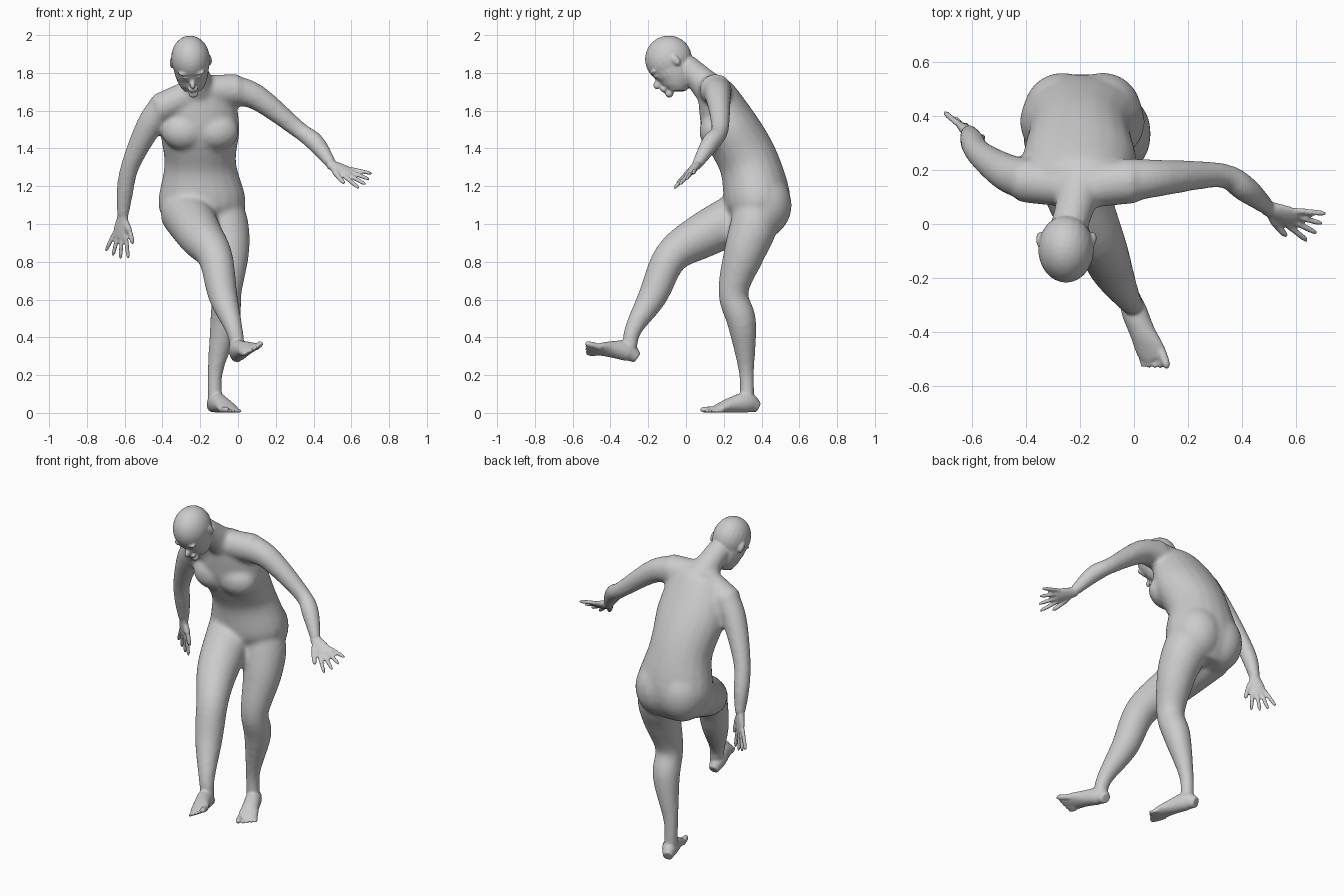
import bpy, bmesh
from math import sin, cos, pi
from mathutils import Vector, Matrix

ACROSS, DEEP = Vector((1, 0, 0)), Vector((0, 1, 0))

cube = bpy.data.objects.get("Cube")
if cube:
    bpy.data.objects.remove(cube, do_unlink=True)

skin = bpy.data.materials.new("grey skin")
skin.use_nodes = True
skin.diffuse_color = (0.6, 0.6, 0.6, 1)
skin.node_tree.nodes["Principled BSDF"].inputs["Base Color"].default_value = skin.diffuse_color


def spline(keys, steps=5):
    """Smooth run of rings through a few keys, sizes included."""
    keys = [Vector(key) for key in keys]
    padded = [keys[0] * 2 - keys[1], *keys, keys[-1] * 2 - keys[-2]]
    rings = []
    for a, b, c, d in zip(padded, padded[1:], padded[2:], padded[3:]):
        for step in range(steps):
            t = step / steps
            bend = (a * 2 - b * 5 + c * 4 - d) * t + (b * 3 - a - c * 3 + d) * t * t
            rings.append(b + (c - a + bend) * t / 2)
    return rings + [keys[-1]]


def loft(bm, rings, side=ACROSS, sides=20):
    """Closed tube; a ring is x, y, z, half width and optional half depth."""
    centres = [Vector(ring[:3]) for ring in rings]
    last = len(rings) - 1
    loops = []
    for i, ring in enumerate(rings):
        along = (centres[min(i + 1, last)] - centres[max(i - 1, 0)]).normalized()
        normal = along.cross(side).normalized()
        wide, deep = normal.cross(along) * ring[3], normal * ring[-1]
        angles = [2 * pi * k / sides for k in range(sides)]
        loops.append([bm.verts.new(centres[i] + wide * cos(a) + deep * sin(a)) for a in angles])
    for lower, upper in zip(loops, loops[1:]):
        for k in range(sides):
            bm.faces.new((lower[k - 1], lower[k], upper[k], upper[k - 1]))
    bm.faces.new(loops[0])
    bm.faces.new(loops[-1])


def ball(bm, centre, size):
    matrix = Matrix.Translation(centre) @ Matrix.Diagonal((*size, 1))
    bmesh.ops.create_uvsphere(bm, u_segments=24, v_segments=16, radius=1, matrix=matrix)


def digit(bm, root, tip, radius):
    """Finger or toe with a rounded tip."""
    root, tip = Vector(root), Vector(tip)
    steps = [step / 8 for step in range(9)]
    loft(bm, [(*root.lerp(tip, t), radius * (1 - t ** 8 / 2)) for t in steps],
         Vector((0, 0, 1)), sides=12)


def to_mesh(bm, name):
    bmesh.ops.recalc_face_normals(bm, faces=bm.faces)
    mesh = bpy.data.meshes.new(name)
    bm.to_mesh(mesh)
    bm.free()
    return mesh


def fused(name, bm, voxel, smoothing):
    """Weld overlapping closed shells into one soft skin."""
    mesh = to_mesh(bm, name)
    mesh.materials.append(skin)
    shape = bpy.data.objects.new(name, mesh)
    bpy.context.collection.objects.link(shape)
    weld = shape.modifiers.new("weld", 'REMESH')
    weld.mode, weld.voxel_size, weld.use_smooth_shade = 'VOXEL', voxel, True
    soften = shape.modifiers.new("soften", 'SMOOTH')
    soften.iterations = smoothing
    return shape


def frame(origin, forward, side, up_only=False):
    """Local axes: x to the inner side, y forward, z out of the back of the part."""
    forward = Vector(forward).normalized()
    side = Vector(side)
    side = (side - forward * side.dot(forward)).normalized()
    normal = side.cross(forward)
    if up_only and normal.z < 0:
        normal.negate()
    axes = Matrix((side, forward, normal)).transposed().to_4x4()
    return Matrix.Translation(origin) @ axes


def make_trunk_and_limbs():
    bm = bmesh.new()
    torso = [(-.18, .37, .95, .14, .11), (-.19, .38, 1.1, .232, .175),
             (-.2, .335, 1.32, .19, .16), (-.2, .23, 1.52, .21, .15),
             (-.18, .16, 1.7, .16, .1), (-.18, .14, 1.76, .08, .06)]
    neck = [(-.2, .14, 1.7, .09), (-.22, .06, 1.78, .073), (-.24, -.01, 1.84, .07)]
    shoulders = [(-.42, .16, 1.61, .08), (-.2, .14, 1.7, .08), (0, .16, 1.71, .085)]
    left_arm = [(-.04, .16, 1.71, .085), (.1, .17, 1.67, .068), (.32, .18, 1.5, .047),
                (.41, .13, 1.43, .05), (.5, .055, 1.31, .03)]
    right_arm = [(-.38, .16, 1.64, .08), (-.47, .19, 1.52, .07), (-.57, .26, 1.31, .05),
                 (-.6, .31, 1.16, .045), (-.61, .34, 1.03, .03)]
    left_leg = [(-.1, .37, 1.16, .1), (-.07, .36, 1, .125), (-.05, .31, .85, .11),
                (-.06, .25, .64, .08), (-.07, .295, .48, .078), (-.12, .32, .22, .042),
                (-.12, .325, .05, .04)]
    right_leg = [(-.28, .35, 1.07, .14), (-.2, .09, .94, .12), (-.12, -.08, .825, .093),
                 (-.08, -.175, .62, .078), (-.02, -.28, .44, .047), (0, -.3, .33, .04)]
    for part in (torso, neck, left_leg, right_leg):
        loft(bm, spline(part), ACROSS)
    for part in (shoulders, left_arm, right_arm):
        loft(bm, spline(part), DEEP)
    for side in (-1, 1):
        breast, buttock = (side * .085 - .2, .16, 1.49), (side * .075 - .19, .41, 1.1)
        ball(bm, breast, (.12, .09, .1))
        ball(bm, buttock, (.145, .15, .17))
    chest = (-.2, .16, 1.55)
    ball(bm, chest, (.14, .085, .13))
    return fused("trunk", bm, .013, smoothing=9)


def make_head():
    """Built upright facing -y, with the origin between the ears."""
    bm = bmesh.new()
    cranium_centre, nose, chin = (0, -.02, .035), (0, -.15, -.033), (0, -.135, -.11)
    ball(bm, cranium_centre, (.103, .125, .123))
    jaw = [(0, -.03, .01, .097, .115), (0, -.048, -.055, .087, .1),
           (0, -.075, -.1, .068, .075), (0, -.095, -.125, .045, .045)]
    loft(bm, spline(jaw), ACROSS)
    ball(bm, nose, (.015, .028, .022))
    ball(bm, chin, (.026, .022, .02))
    for lip_height in (-.067, -.08):
        ball(bm, (0, -.142, lip_height), (.027, .018, .007))
    for side in (-1, 1):
        brow, eye, ear = (side * .04, -.127, .03), (side * .036, -.128, .005), (side * .1, 0, 0)
        ball(bm, brow, (.032, .018, .01))
        ball(bm, eye, (.016, .016, .009))
        ball(bm, ear, (.012, .02, .033))
    nod, lean = Matrix.Rotation(.7, 4, 'X'), Matrix.Rotation(-.08, 4, 'Y')
    bm.transform(Matrix.Translation((-.25, -.055, 1.86)) @ lean @ nod)
    return to_mesh(bm, "head")


def make_hand(name, wrist, reach, thumb_side):
    bm = bmesh.new()
    palm = [(0, -.02, 0, .027, .025), (0, .06, 0, .042, .019), (0, .11, 0, .042, .013)]
    loft(bm, spline(palm), ACROSS)
    for finger in range(4):
        knuckle = .034 - finger * .023
        length = .225 - abs(finger - 1.3) * .013
        digit(bm, (knuckle, .09, 0), (knuckle * 2.1, length, 0), .0115)
    thumb_base, thumb_joint, thumb_tip = (.01, .01, 0), (.06, .07, 0), (.085, .125, 0)
    digit(bm, thumb_base, thumb_joint, .018)
    digit(bm, thumb_joint, thumb_tip, .013)
    bm.transform(frame(wrist, reach, thumb_side))
    return to_mesh(bm, name)


def make_foot(name, heel, toe, inner_side):
    bm = bmesh.new()
    # Each ring rests on the sole, so its centre height is its half depth
    profile = [(0, .028, .03), (.06, .045, .054), (.15, .048, .042),
               (.22, .056, .025), (.26, .046, .014)]
    loft(bm, spline([(0, run, high, wide, high) for run, wide, high in profile]), ACROSS)
    for toe_index in range(5):
        radius = .0105 if toe_index else .017
        across = (.036 if toe_index else .042) - toe_index * .022
        length = .312 - toe_index * .01
        digit(bm, (across * .9, .22, radius), (across, length, radius), radius)
    forward = Vector(toe) - Vector(heel)
    bm.transform(frame(heel, forward, inner_side, up_only=True))
    return to_mesh(bm, name)


# Soften the trunk and limbs first, then weld on the finer parts
trunk = make_trunk_and_limbs()
graph = bpy.context.evaluated_depsgraph_get()
parts = [
    bpy.data.meshes.new_from_object(trunk.evaluated_get(graph)),
    make_head(),
    make_hand("left_hand", (.5, .055, 1.31), (.18, -.07, -.085), (0, -.7, -.6)),
    make_hand("right_hand", (-.61, .337, 1.035), (-.03, .04, -.2), (.8, -.5, 0)),
    make_foot("left_foot", (-.14, .38, 0), (-.015, .085, 0), (-1, 0, 0)),
    make_foot("right_foot", (.005, -.26, .265), (.1, -.56, .34), (.8, .2, .4)),
]
bpy.data.objects.remove(trunk, do_unlink=True)
whole = bmesh.new()
for part in parts:
    whole.from_mesh(part)
    bpy.data.meshes.remove(part)
fused("body", whole, .007, smoothing=2)
